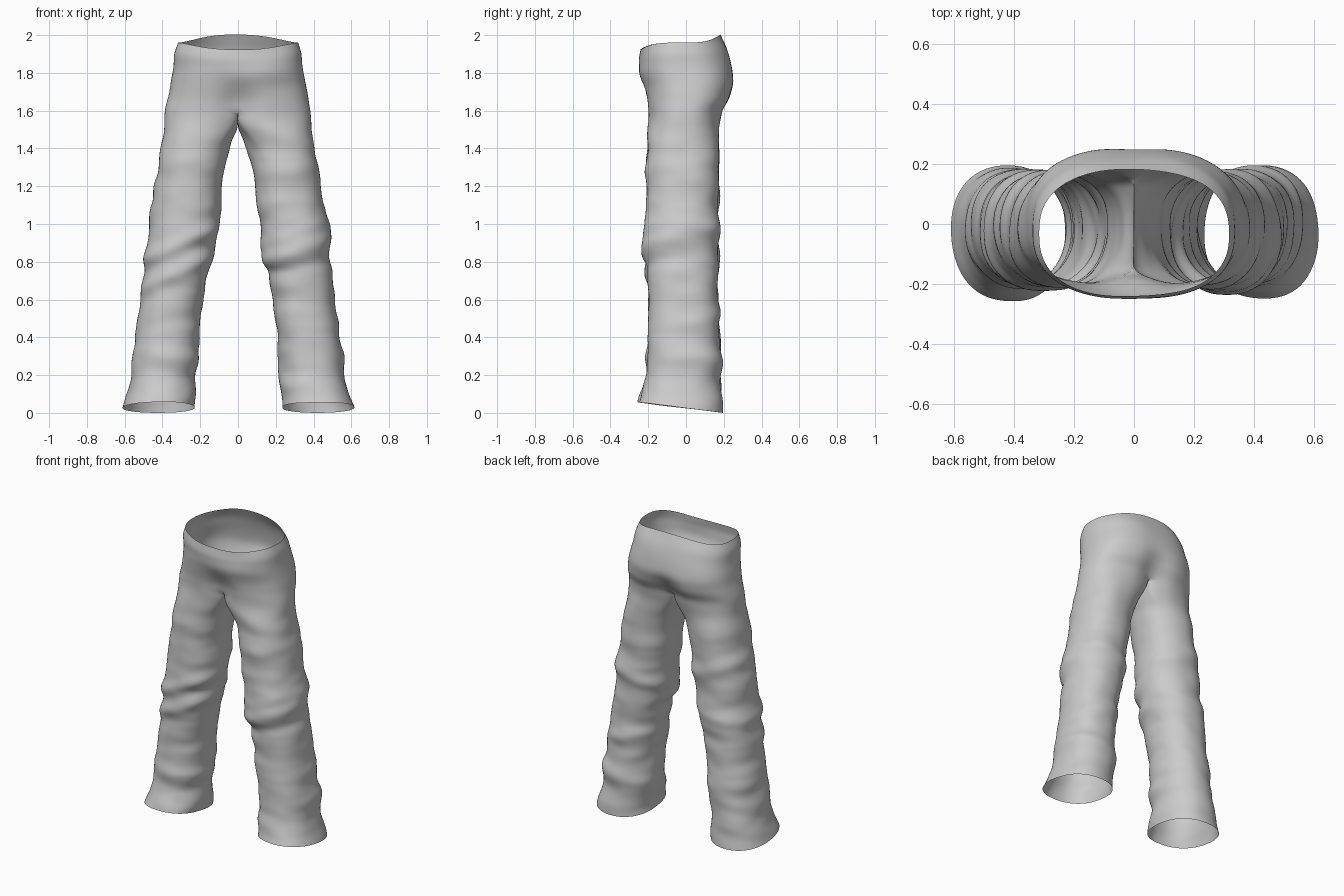
import bpy, bmesh, math
from mathutils import Vector, noise

if "Cube" in bpy.data.objects:
    bpy.data.objects.remove(bpy.data.objects["Cube"])

OUT, INN = 24, 12          # points on the outer arc and on the inner (crotch) arc
# z, inner x, outer x, front y, back y
PROFILE = [
    (1.96, 0, .318, -.240, .182), (1.90, 0, .338, -.252, .215), (1.82, 0, .345, -.250, .243),
    (1.74, 0, .358, -.232, .260), (1.66, 0, .373, -.215, .238), (1.60, .0, .385, -.208, .200),
    (1.50, .03, .395, -.205, .182), (1.40, .05, .408, -.208, .176), (1.20, .085, .442, -.212, .172),
    (1.00, .11, .472, -.215, .172), (.80, .142, .492, -.212, .172), (.60, .188, .516, -.203, .172),
    (.40, .208, .542, -.203, .176), (.20, .223, .568, -.212, .182), (.10, .226, .590, -.235, .190),
    (.03, .230, .616, -.258, .198)]
# side, height, slope, width, amount, facing (-1 front, 1 back)
FOLDS = [(1, .86, .35, .05, .026, -1), (1, .95, .35, .035, .012, -1), (1, .77, .2, .025, -.012, -1),
         (-1, .90, -.45, .035, .018, -1), (-1, .83, -.4, .03, -.010, -1), (-1, .75, -.45, .035, .018, -1),
         (-1, .30, .1, .04, .010, -1), (1, 1.45, -.3, .04, .008, -1),
         (1, .95, .3, .04, .014, 1), (1, .55, -.3, .04, .014, 1), (1, .25, .2, .04, .012, 1),
         (-1, 1.15, .3, .05, .014, 1), (-1, .85, -.2, .04, .014, 1), (-1, .38, .1, .04, .016, 1)]


def smooth(t):
    t = min(1, max(0, t))
    return t * t * (3 - 2 * t)


def profile(z):
    for a, b in zip(PROFILE, PROFILE[1:]):
        if z >= b[0]:
            t = (z - a[0]) / (b[0] - a[0])
            return [p + (q - p) * t for p, q in zip(a[1:], b[1:])]
    return PROFILE[-1][1:]


def power(v, e):
    return math.copysign(abs(v) ** e, v)


def hip_row(z):
    """Half ring from the front centre round the side to the back centre."""
    _, rx, front, back = profile(z)
    row = []
    low = smooth((1.80 - z) / .20)
    for i in range(OUT + 1):
        a = math.pi * (i / OUT - .5)
        x = rx * power(math.cos(a), .78) if 0 < i < OUT else 0
        s = math.sin(a)
        y = (front + back) / 2 + (back - front) / 2 * power(s, .82)
        y *= 1 - .24 * low * math.exp(-(x / .075) ** 2)       # centre seam tucks in
        lift = .043 * max(s, 0) ** 3 - .037 * max(-s, 0) ** 3  # waist edge dips in front
        row.append(Vector((x, y, z + lift * smooth((z - 1.7) / .26))))
    return row


def leg_ring(z):
    """Closed ring, blending from the crotch split into an oval leg."""
    inner, outer, front, back = profile(z)
    top = hip_row(z)
    for k in range(1, INN):
        t = k / INN
        p = top[OUT].lerp(top[0], t)
        p.z -= .035 * math.sin(math.pi * t) * smooth((z - 1.4) / .2)
        top.append(p)
    w = smooth((1.60 - z) / .22)
    ring = []
    for i, p in enumerate(top):
        deg = -130 + 260 * i / OUT if i <= OUT else 130 + 100 * (i - OUT) / INN
        a = math.radians(deg)
        q = Vector(((inner + outer) / 2 + (outer - inner) / 2 * power(math.cos(a), .9),
                    (front + back) / 2 + (back - front) / 2 * power(math.sin(a), .9), p.z))
        r = p.lerp(q, w)
        r.z -= (.125 * r.y + .005) * smooth((.3 - z) / .27)    # slanted hem
        ring.append(r)
    return ring


def wrinkle(p):
    side = 1 if p.x > 0 else -1
    leg = smooth((1.6 - p.z) / .25)
    d = noise.noise(Vector((p.x * 4, p.y * 4, p.z * 9))) * (.007 + .006 * leg)
    d += noise.noise(Vector((p.x * 7 + 5, p.y * 7, p.z * 18))) * .006 * leg
    for s, z0, slope, width, amount, face in FOLDS:
        if s == side:
            facing = smooth(.5 + face * (p.y + .02) / .25)
            d += amount * facing * math.exp(-((p.z - z0 - slope * (abs(p.x) - .3)) / width) ** 2)
    return d * smooth((p.z + .05) / .12)


# Trouser cloth: both halves, welded along the centre seam
bm = bmesh.new()
for side in (1, -1):
    def add(points):
        return [bm.verts.new((p.x * side, p.y, p.z)) for p in points]

    def bridge(a, b, closed):
        n = len(a)
        for i in range(n if closed else n - 1):
            j = (i + 1) % n
            f = [a[i], b[i], b[j], a[j]]
            bm.faces.new(f if side > 0 else f[::-1])

    rows = [add(hip_row(1.96 - .03 * k)) for k in range(12)]
    for a, b in zip(rows, rows[1:]):
        bridge(a, b, False)
    rings = [add(leg_ring(1.60 - 1.57 * k / 52)) for k in range(53)]
    bridge(rows[-1], rings[0][:OUT + 1], False)
    for a, b in zip(rings, rings[1:]):
        bridge(a, b, True)

bmesh.ops.remove_doubles(bm, verts=bm.verts, dist=.0005)
bmesh.ops.recalc_face_normals(bm, faces=bm.faces)
bm.normal_update()
if max(bm.verts, key=lambda v: v.co.x).normal.x < 0:
    bmesh.ops.reverse_faces(bm, faces=bm.faces)
    bm.normal_update()
moves = [(v, v.normal * wrinkle(v.co)) for v in bm.verts]
for v, m in moves:
    if abs(v.co.x) < .001:
        m.x = 0
    v.co += m
for f in bm.faces:
    f.smooth = True

mesh = bpy.data.meshes.new("trousers")
bm.to_mesh(mesh)
bm.free()
trousers = bpy.data.objects.new("trousers", mesh)
bpy.context.collection.objects.link(trousers)
sub = trousers.modifiers.new("soft cloth", 'SUBSURF')
sub.levels = sub.render_levels = 1
